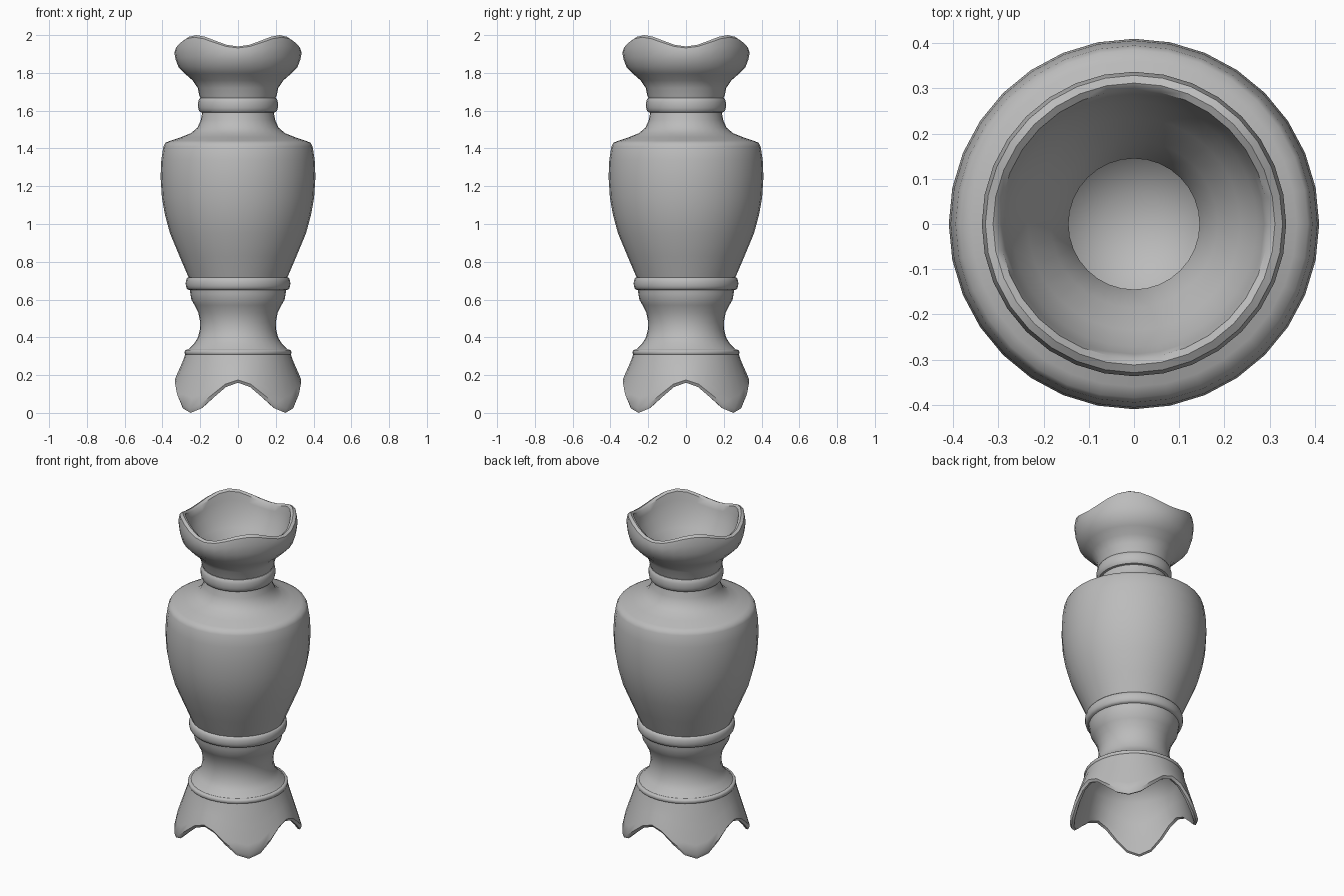
import bpy
import bmesh
import math

SEGMENTS = 32

default_cube = bpy.data.objects.get("Cube")
if default_cube:
    bpy.data.objects.remove(default_cube, do_unlink=True)

# One plain grey stone colour
stone = bpy.data.materials.new("grey stone")
stone.use_nodes = True
stone_colour = (0.5, 0.5, 0.5, 1)
stone.diffuse_color = stone_colour
stone.node_tree.nodes["Principled BSDF"].inputs["Base Color"].default_value = stone_colour


def lathe(name, profile, lift=0.0, flare=0.0):
    """Spin (radius, height, optional scallop weight) rows around z.
    Weighted rows move by lift and flare towards the four diagonals."""
    bm = bmesh.new()
    rows = []
    for radius, height, *weight in profile:
        row = []
        for step in range(SEGMENTS):
            angle = math.tau * step / SEGMENTS
            wave = (1 - math.cos(4 * angle)) / 2
            scallop = wave * (weight[0] if weight else 0)
            r = radius + flare * scallop
            row.append(bm.verts.new((r * math.cos(angle),
                                     r * math.sin(angle),
                                     height + lift * scallop)))
        rows.append(row)
    for lower, upper in zip(rows, rows[1:]):
        for i in range(SEGMENTS):
            j = (i + 1) % SEGMENTS
            bm.faces.new((lower[i], lower[j], upper[j], upper[i]))
    # Weld the poles of closed ends
    bmesh.ops.remove_doubles(bm, verts=bm.verts, dist=0.0001)
    mesh = bpy.data.meshes.new(name)
    bm.to_mesh(mesh)
    bm.free()
    mesh.materials.append(stone)
    part = bpy.data.objects.new(name, mesh)
    bpy.context.collection.objects.link(part)
    bpy.ops.object.select_all(action="DESELECT")
    part.select_set(True)
    bpy.context.view_layer.objects.active = part
    bpy.ops.object.shade_smooth_by_angle(angle=math.radians(42))
    return part


def bead(name, radius, bottom, top, bulge, steps=8):
    """Rounded moulding that runs around the vase."""
    profile = []
    for step in range(steps + 1):
        t = math.pi * step / steps
        swell = bulge * max(math.sin(t), 0) ** 0.6
        height = (bottom + top) / 2 - math.cos(t) * (top - bottom) / 2
        profile.append((radius + swell, height))
    return lathe(name, profile)


# Hollow foot: domed underside, inner wall, scalloped lip, outer wall
lathe("scalloped_foot", [
    (0, .42), (.14, .4), (.21, .36), (.26, .3),
    (.28, .24, .4), (.3, .19, .85), (.31, .165, 1),
    (.325, .16, 1), (.335, .175, .95), (.325, .2, .75),
    (.307, .24, .4), (.29, .28, .1), (.28, .31),
], lift=-.16, flare=.03)

# Collar and waist above the foot
bead("foot_collar", .265, .305, .335, .018)
lathe("waist", [
    (.28, .32), (.26, .34), (.23, .37), (.212, .4), (.202, .44),
    (.2, .48), (.21, .53), (.23, .57), (.247, .6), (.252, .63), (.258, .67),
])
bead("lower_ring", .25, .65, .72, .027)

# Main body with rounded shoulder
lathe("body", [
    (.25, .69), (.263, .72), (.31, .83), (.36, .95), (.387, 1.05),
    (.403, 1.14), (.41, 1.25), (.406, 1.34), (.395, 1.41), (.385, 1.43),
    (.36, 1.44), (.3, 1.46), (.25, 1.48), (.215, 1.51), (.197, 1.55),
    (.188, 1.6),
])
bead("neck_ring", .188, 1.59, 1.67, .024)

# Flared mouth: outer wall, scalloped lip, inner funnel
lathe("scalloped_mouth", [
    (.19, 1.65), (.205, 1.68), (.213, 1.72), (.24, 1.76), (.28, 1.795),
    (.315, 1.83, .05), (.33, 1.87, .25), (.337, 1.905, .65),
    (.329, 1.932, .95), (.312, 1.94, 1), (.297, 1.93, 1),
    (.288, 1.9, .7), (.272, 1.85, .2), (.235, 1.79), (.185, 1.71),
    (.158, 1.65), (.145, 1.6),
], lift=.06)

# Hollow interior with bowl-shaped floor
lathe("interior_lining", [
    (.145, 1.6), (.155, 1.54), (.23, 1.45), (.35, 1.39), (.37, 1.26),
    (.35, 1.08), (.31, .93), (.23, .71), (.2, .6), (.14, .52),
    (.07, .48), (0, .47),
])
